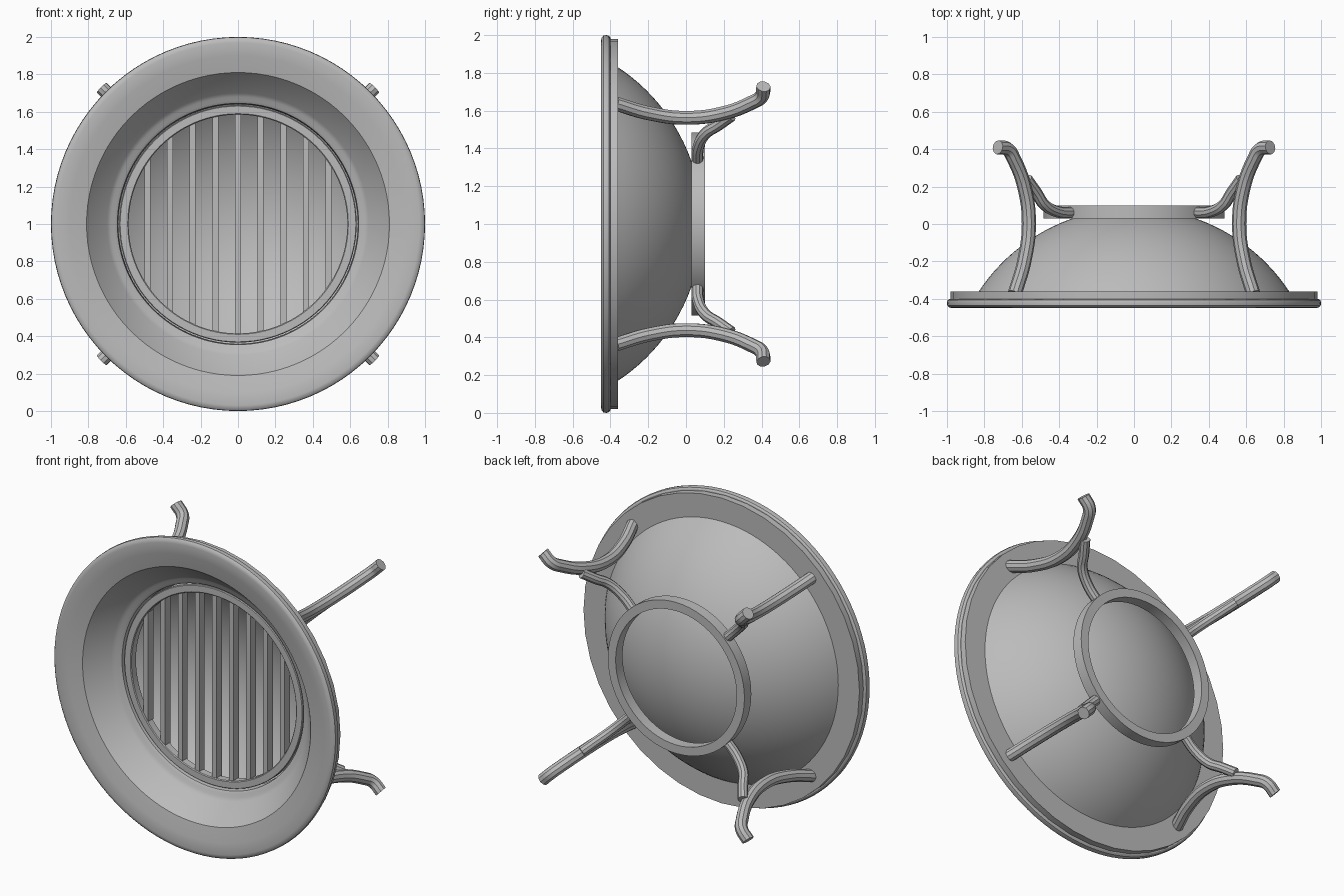
import bpy, bmesh, math
from mathutils import Matrix, Vector

old = bpy.data.objects.get("Cube")
if old:
    bpy.data.objects.remove(old, do_unlink=True)

# One grey finish for every part
grey = bpy.data.materials.new("satin_grey")
grey.use_nodes = True
colour = (0.5, 0.5, 0.5, 1)
grey.diffuse_color = colour
grey.node_tree.nodes["Principled BSDF"].inputs["Base Color"].default_value = colour

CENTRE = Vector((0, 0, 1))


def add_part(name, mesh, smooth=True):
    obj = bpy.data.objects.new(name, mesh)
    bpy.context.collection.objects.link(obj)
    mesh.materials.clear()
    mesh.materials.append(grey)
    if smooth:
        bpy.ops.object.select_all(action='DESELECT')
        obj.select_set(True)
        bpy.context.view_layer.objects.active = obj
        bpy.ops.object.shade_smooth_by_angle(angle=math.radians(32))
    return obj


def lathe(name, profile, segments=96):
    """Turn a closed (radius, y) profile around the lamp axis."""
    bm = bmesh.new()
    verts = [bm.verts.new(CENTRE + Vector((r, y, 0))) for r, y in profile]
    edges = [bm.edges.new((v, verts[(i + 1) % len(verts)])) for i, v in enumerate(verts)]
    bmesh.ops.spin(bm, geom=verts + edges, cent=CENTRE, axis=(0, 1, 0),
                   angle=math.tau, steps=segments, use_duplicate=False)
    bmesh.ops.remove_doubles(bm, verts=bm.verts, dist=0.0005)
    bmesh.ops.dissolve_degenerate(bm, edges=bm.edges, dist=0.0001)
    bmesh.ops.recalc_face_normals(bm, faces=bm.faces)
    mesh = bpy.data.meshes.new(name)
    bm.to_mesh(mesh)
    bm.free()
    return add_part(name, mesh)


def rod(name, path, radius, angle):
    """Sweep a round rod along a (radius, y) path in a radial plane."""
    curve = bpy.data.curves.new(name, 'CURVE')
    curve.dimensions = '3D'
    curve.bevel_depth = radius
    curve.bevel_resolution = 3
    curve.resolution_u = 8
    curve.use_fill_caps = True
    spline = curve.splines.new('BEZIER')
    spline.bezier_points.add(len(path) - 1)
    for point, (r, y) in zip(spline.bezier_points, path):
        point.co = CENTRE + Vector((r * math.cos(angle), y, r * math.sin(angle)))
        point.handle_left_type = point.handle_right_type = 'AUTO'
    helper = bpy.data.objects.new(name + "_path", curve)
    bpy.context.collection.objects.link(helper)
    graph = bpy.context.evaluated_depsgraph_get()
    mesh = bpy.data.meshes.new_from_object(helper.evaluated_get(graph))
    bpy.data.objects.remove(helper, do_unlink=True)
    mesh.name = name
    return add_part(name, mesh)


# Front trim: rounded rim, shallow flange, steep cone and inner lip
lathe("front_trim", [
    (0.985, -0.4), (0.996, -0.407), (1.0, -0.42), (0.998, -0.437), (0.988, -0.446),
    (0.97, -0.45), (0.9, -0.44), (0.81, -0.42), (0.70, -0.285), (0.68, -0.27),
    (0.66, -0.265), (0.645, -0.255), (0.64, -0.2), (0.655, -0.2), (0.69, -0.25),
    (0.80, -0.4)])

# Coarser mounting ring behind the flange
lathe("mounting_ring", [(0.98, -0.41), (0.98, -0.36), (0.81, -0.36), (0.81, -0.41)], 40)

# Spherical reflector bowl, as a thin shell
def arc(radius, edge):
    steps = 20
    centre = -0.909
    span = math.acos((edge - centre) / radius)
    return [(radius * math.sin(span * i / steps), centre + radius * math.cos(span * i / steps))
            for i in range(steps + 1)]

lathe("reflector_bowl", arc(0.995, -0.37) + arc(0.975, -0.37)[::-1])

# Grille frame and upright slats
lathe("grille_frame", [(0.634, -0.245), (0.63, -0.25), (0.59, -0.25), (0.585, -0.245),
                       (0.585, -0.2), (0.634, -0.2)])
for i in range(-4, 5):
    x = i * 0.121
    half = math.sqrt(0.6 ** 2 - x * x)
    bm = bmesh.new()
    bmesh.ops.create_cube(bm, size=1, matrix=Matrix.Translation((x, -0.215, 1))
                          @ Matrix.Diagonal((0.032, 0.055, 2 * half, 1)))
    mesh = bpy.data.meshes.new("grille_slat")
    bm.to_mesh(mesh)
    bm.free()
    add_part("grille_slat", mesh, smooth=False)

# Rear support ring
lathe("rear_ring", [(0.485, 0.03), (0.485, 0.1), (0.43, 0.1), (0.43, 0.03)], 64)

# Four diagonal brackets, each a hooked arm and a brace to the rear ring
ARM = [(0.90, -0.37), (0.83, -0.2), (0.795, 0), (0.83, 0.2), (0.91, 0.35),
       (0.955, 0.4), (1.03, 0.41)]
BRACE = [(0.46, 0.06), (0.58, 0.066), (0.68, 0.105), (0.74, 0.17), (0.81, 0.24)]
for i in range(4):
    angle = math.pi * (0.25 + i / 2)
    rod("bracket_arm", ARM, 0.038, angle)
    rod("bracket_brace", BRACE, 0.031, angle)
